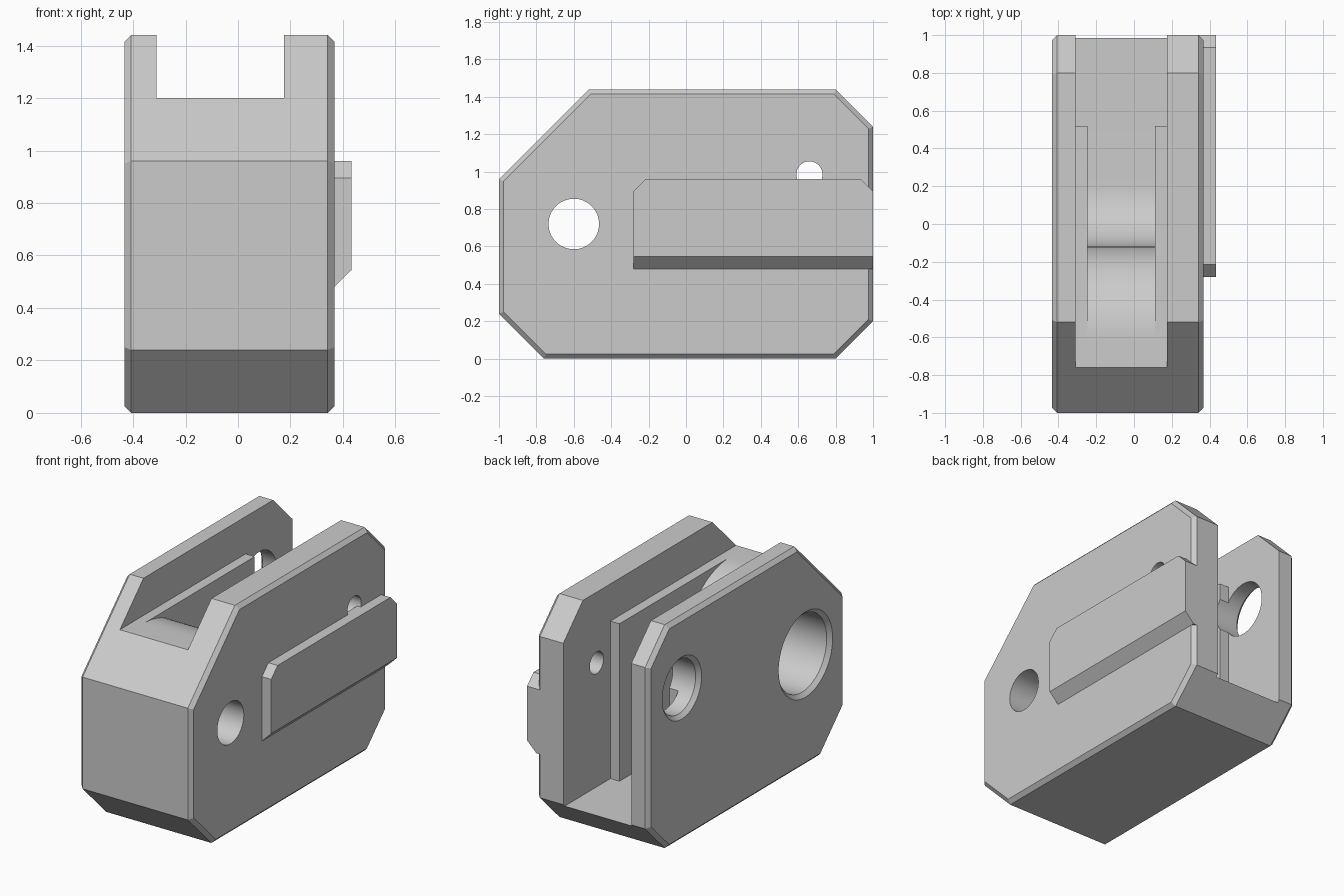
import bpy, bmesh, math

default = bpy.data.objects.get("Cube")
if default:
    bpy.data.objects.remove(default, do_unlink=True)

grey = bpy.data.materials.new("plain grey")
grey.use_nodes = True
colour = (0.6, 0.6, 0.6, 1)
grey.diffuse_color = colour
grey.node_tree.nodes["Principled BSDF"].inputs["Base Color"].default_value = colour


def finish(bm, name):
    bmesh.ops.recalc_face_normals(bm, faces=bm.faces)
    mesh = bpy.data.meshes.new(name)
    bm.to_mesh(mesh)
    bm.free()
    mesh.materials.append(grey)
    obj = bpy.data.objects.new(name, mesh)
    bpy.context.collection.objects.link(obj)
    return obj


def prism(points, x0, x1):
    """Extrude a side profile of (y, z) points from x0 to x1."""
    bm = bmesh.new()
    face = bm.faces.new([bm.verts.new((x0, y, z)) for y, z in points])
    extruded = bmesh.ops.extrude_face_region(bm, geom=[face])["geom"]
    for v in extruded:
        if isinstance(v, bmesh.types.BMVert):
            v.co.x = x1
    return bm


def bore(y, z, steps, name, sides=64):
    """Stepped round cutter along x, from (x, radius) steps."""
    bm = bmesh.new()
    rings = []
    for x, r in steps:
        angles = [math.tau * i / sides for i in range(sides)]
        rings.append([bm.verts.new((x, y + r * math.cos(a), z + r * math.sin(a))) for a in angles])
    for a, b in zip(rings, rings[1:]):
        for i in range(sides):
            j = (i + 1) % sides
            bm.faces.new((a[i], a[j], b[j], b[i]))
    bm.faces.new(rings[0])
    bm.faces.new(rings[-1])
    return finish(bm, name)


def cut(target, cutter):
    mod = target.modifiers.new("cut", "BOOLEAN")
    mod.operation = "DIFFERENCE"
    mod.solver = "EXACT"
    mod.object = cutter
    bpy.context.view_layer.objects.active = target
    bpy.ops.object.modifier_apply(modifier=mod.name)
    bpy.data.objects.remove(cutter, do_unlink=True)


def arc(cy, cz, r, start, end, n=20):
    angles = [math.radians(start + (end - start) * i / n) for i in range(n + 1)]
    return [(cy + r * math.cos(a), cz + r * math.sin(a)) for a in angles]


LEFT, RIGHT, EDGE = 0.367, -0.433, 0.025
HUB_Y, HUB_Z, FLOOR, LEDGE = -0.6, 0.72, 0.185, 1.2

# Octagonal block with chamfered side outlines
bm = prism([(-1, 0.24), (-0.76, 0), (0.8, 0), (1, 0.2), (1, 1.24),
            (0.8, 1.44), (-0.52, 1.44), (-1, 0.96)], RIGHT, LEFT)
rims = [e for e in bm.edges if abs(e.verts[0].co.x - e.verts[1].co.x) < 0.01]
bmesh.ops.bevel(bm, geom=rims, offset=EDGE, segments=1, affect="EDGES")
body = finish(bm, "body")

# Wide slot, stepped down behind the inner ribs
cut(body, finish(prism([(-1.1, LEDGE), (0.52, LEDGE), (0.52, FLOOR), (1.1, FLOOR),
                        (1.1, 1.6), (-1.1, 1.6)], -0.31, 0.175), "slot_cutter"))

# Narrow slot between the ribs, following the round hub and its fillet
curve = arc(HUB_Y, HUB_Z, LEDGE - HUB_Z, 90, 0) + arc(0.2, FLOOR + 0.32, 0.32, 180, 270)
cut(body, finish(prism(curve + [(0.6, FLOOR), (0.6, 1.3), (HUB_Y, 1.3)],
                       -0.245, 0.11), "hub_cutter"))

# Stepped pin holes with a countersunk rim on one side
for y, z, big, small, depth, name in ((HUB_Y, HUB_Z, 0.25, 0.135, 0.11, "front_bore"),
                                      (0.66, 0.985, 0.175, 0.07, -0.2, "rear_bore")):
    rim = RIGHT + EDGE
    cut(body, bore(y, z, [(rim - 0.1, big + 0.1), (rim, big), (depth, big),
                          (depth, small), (0.6, small)], name))

# Side rail with clipped upper corners and a sloping underside
bm = prism([(-0.28, 0.48), (1, 0.48), (1, 0.895), (0.935, 0.96),
            (-0.215, 0.96), (-0.28, 0.895)], LEFT, 0.433)
inner = [f for f in bm.faces if all(abs(v.co.x - LEFT) < 0.001 for v in f.verts)]
for v in bm.verts:
    if v.co.x > 0.4 and v.co.z < 0.5:
        v.co.z += 0.065
root = bmesh.ops.extrude_face_region(bm, geom=inner)["geom"]
for v in root:
    if isinstance(v, bmesh.types.BMVert):
        v.co.x = LEFT - EDGE
bmesh.ops.delete(bm, geom=[f for f in inner if f.is_valid], context="FACES_ONLY")
rail = finish(bm, "side_rail")

# Smooth the round surfaces, keep the corners crisp
bpy.ops.object.select_all(action="DESELECT")
for obj in (body, rail):
    obj.select_set(True)
bpy.context.view_layer.objects.active = body
bpy.ops.object.shade_smooth_by_angle(angle=math.radians(30))
